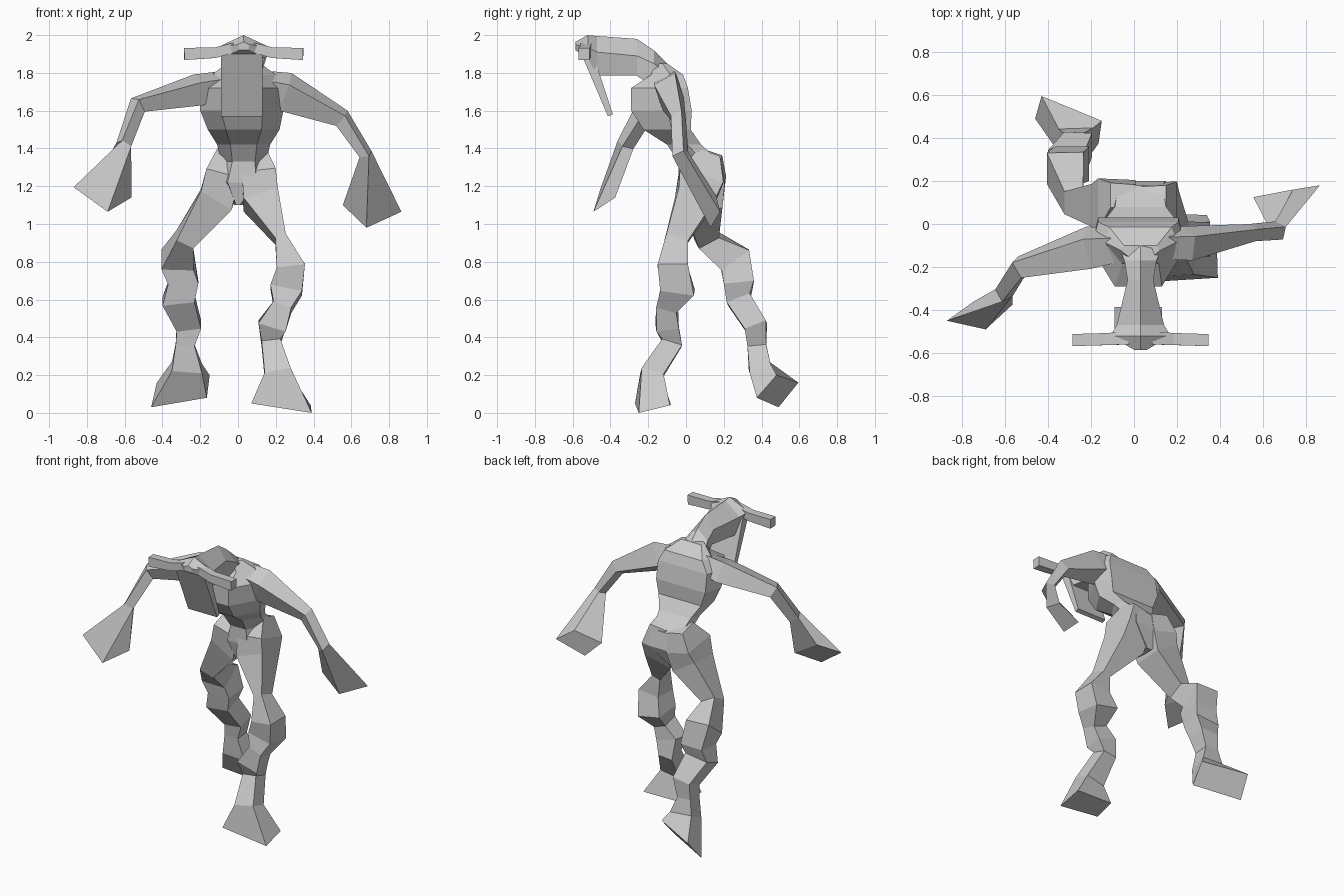
import bpy
import bmesh
from mathutils import Vector

default_cube = bpy.data.objects.get("Cube")
if default_cube:
    bpy.data.objects.remove(default_cube, do_unlink=True)

X_AXIS, Y_AXIS = Vector((1, 0, 0)), Vector((0, 1, 0))
SQUARE = [(1, 1), (-1, 1), (-1, -1), (1, -1)]
# Arm sections lean forward; the right one is the mirror of the left
LEFT_SECTION = [(.4, 1), (-1, .4), (-.4, -1), (1, -.4)]
RIGHT_SECTION = [(a, -b) for a, b in reversed(LEFT_SECTION)]
# Torso section with a broad back and a narrow chest
BODY_SECTION = [(1, .2), (.85, 1), (-.85, 1), (-1, .2), (-.5, -1), (.5, -1)]

# The single colour
clay = bpy.data.materials.new("clay grey")
clay.use_nodes = True
clay.diffuse_color = (.6, .6, .6, 1)
clay.node_tree.nodes["Principled BSDF"].inputs["Base Color"].default_value = clay.diffuse_color


def skin(name, rings):
    """Join a row of rings with flat faces and close both ends."""
    bm = bmesh.new()
    loops = [[bm.verts.new(point) for point in ring] for ring in rings]
    count = len(loops[0])
    for lower, upper in zip(loops, loops[1:]):
        for i in range(count):
            j = (i + 1) % count
            bm.faces.new((lower[i], lower[j], upper[j], upper[i]))
    bm.faces.new(loops[0])
    bm.faces.new(loops[-1])
    bmesh.ops.recalc_face_normals(bm, faces=bm.faces)
    mesh = bpy.data.meshes.new(name)
    bm.to_mesh(mesh)
    bm.free()
    mesh.materials.append(clay)
    part = bpy.data.objects.new(name, mesh)
    bpy.context.collection.objects.link(part)


def limb(name, side_axis, stations, end_corners=None, section=SQUARE):
    """Sweep a four-sided section along stations of x, y, z, half width, half depth."""
    centres = [Vector(station[:3]) for station in stations]
    path = list(centres)
    if end_corners:
        path.append(sum((Vector(c) for c in end_corners), Vector()) / len(end_corners))
    rings = []
    for i, (centre, station) in enumerate(zip(centres, stations)):
        tangent = (path[min(i + 1, len(path) - 1)] - path[max(i - 1, 0)]).normalized()
        u = (side_axis - tangent * side_axis.dot(tangent)).normalized()
        v = tangent.cross(u)
        width, depth = station[3:]
        rings.append([centre + u * width * a + v * depth * b for a, b in section])
    if end_corners:
        rings.append(end_corners)
    skin(name, rings)


def stack(name, stations):
    """Pile up level body sections of x, y, z, half width, half depth."""
    skin(name, [[(x + a * w, y + b * d, z) for a, b in BODY_SECTION]
                for x, y, z, w, d in stations])


# Torso from crotch to the base of the neck
stack("torso", [
    (0, .07, 1.1, .02, .08),
    (.02, .08, 1.22, .15, .12),
    (.03, .07, 1.33, .12, .11),
    (.03, -.01, 1.42, .14, .09),
    (.03, -.1, 1.5, .19, .125),
    (.02, -.13, 1.6, .22, .16),
    (.02, -.14, 1.72, .22, .15),
    (.03, -.1, 1.79, .17, .085),
    (.03, -.13, 1.85, .09, .03),
])

# Head: roof-shaped sections of y, half width, ridge, side and bottom heights
HEAD_X = .03
head_sections = [
    (-.585, .03, 1.965, 1.95, 1.92),
    (-.52, .14, 2.0, 1.935, 1.88),
    (-.47, .11, 1.995, 1.91, 1.785),
    (-.26, .06, 1.98, 1.89, 1.785),
    (-.17, .075, 1.92, 1.85, 1.72),
    (-.03, .13, 1.78, 1.75, 1.65),
]
skin("head", [[(HEAD_X, y, ridge), (HEAD_X + w, y, side), (HEAD_X + w * .8, y, low),
               (HEAD_X - w * .8, y, low), (HEAD_X - w, y, side)]
              for y, w, ridge, side, low in head_sections])
limb("face_plate", X_AXIS, [(.02, -.53, 1.92, .11, .03), (.02, -.4, 1.575, .11, .014)])

# Horns, mirrored about the head
for side, label in ((1, "left"), (-1, "right")):
    limb(label + "_horn", Y_AXIS, [
        (HEAD_X + side * .05, -.53, 1.935, .03, .025),
        (HEAD_X + side * .15, -.535, 1.907, .028, .028),
        (HEAD_X + side * .315, -.54, 1.9, .028, .032),
    ])

# Arms with flared hands
limb("right_arm", Y_AXIS, [
    (.0, -.09, 1.75, .07, .07),
    (-.21, -.11, 1.71, .1, .085),
    (-.53, -.2, 1.63, .055, .05),
    (-.605, -.32, 1.42, .045, .04),
], [(-.565, -.375, 1.14), (-.69, -.49, 1.065), (-.87, -.45, 1.195), (-.745, -.36, 1.25)],
    RIGHT_SECTION)
limb("left_arm", Y_AXIS, [
    (.04, -.09, 1.75, .07, .07),
    (.25, -.09, 1.7, .08, .105),
    (.55, -.04, 1.56, .04, .05),
    (.675, -.03, 1.37, .045, .035),
], [(.865, .18, 1.065), (.68, .13, .98), (.555, .125, 1.1), (.74, .16, 1.15)],
    LEFT_SECTION)

# Legs with flared feet, one striding forward and one trailing
limb("left_leg", X_AXIS, [
    (.09, .12, 1.37, .06, .06),
    (.11, .08, 1.25, .09, .12),
    (.12, .045, 1.13, .095, .1),
    (.225, -.05, .92, .03, .06),
    (.28, -.07, .78, .075, .08),
    (.255, -.045, .65, .085, .09),
    (.235, -.1, .56, .05, .055),
    (.18, -.1, .46, .075, .06),
    (.175, -.075, .37, .05, .055),
    (.21, -.18, .21, .07, .06),
], [(.39, -.25, 0), (.07, -.27, .05), (.12, -.08, .045), (.385, -.085, .04)])
limb("right_leg", X_AXIS, [
    (-.05, .13, 1.37, .06, .06),
    (-.08, .09, 1.25, .09, .12),
    (-.115, .09, 1.13, .095, .1),
    (-.28, .11, .92, .05, .06),
    (-.32, .26, .81, .085, .09),
    (-.29, .28, .69, .08, .08),
    (-.315, .28, .6, .085, .065),
    (-.26, .37, .46, .065, .06),
    (-.28, .375, .36, .05, .05),
    (-.27, .39, .24, .08, .06),
], [(-.165, .375, .08), (-.46, .49, .03), (-.43, .595, .16), (-.15, .48, .2)])
